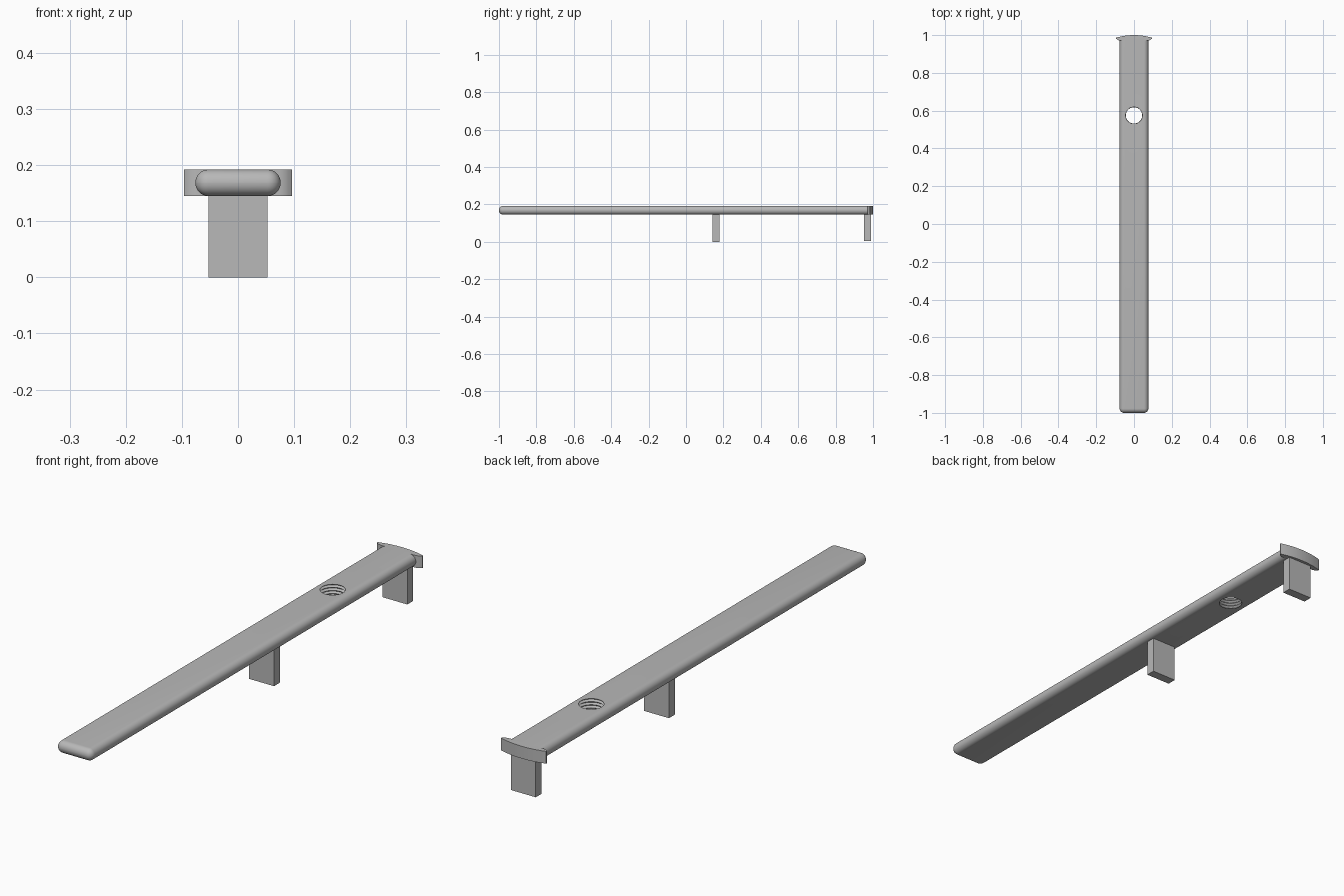
import bpy
import bmesh
import math
from mathutils import Vector

cube = bpy.data.objects.get("Cube")
if cube:
    bpy.data.objects.remove(cube, do_unlink=True)

grey = bpy.data.materials.new("plain_grey")
grey.use_nodes = True
colour = (0.48, 0.48, 0.48, 1)
grey.diffuse_color = colour
grey.node_tree.nodes["Principled BSDF"].inputs["Base Color"].default_value = colour

BOTTOM, TOP = 0.145, 0.192
HALF_WIDTH = 0.076


def finish(name, bm):
    bmesh.ops.recalc_face_normals(bm, faces=bm.faces)
    mesh = bpy.data.meshes.new(name)
    bm.to_mesh(mesh)
    bm.free()
    mesh.materials.append(grey)
    obj = bpy.data.objects.new(name, mesh)
    bpy.context.collection.objects.link(obj)
    return obj


def activate(obj):
    bpy.ops.object.select_all(action="DESELECT")
    obj.select_set(True)
    bpy.context.view_layer.objects.active = obj


def smooth(obj):
    activate(obj)
    bpy.ops.object.shade_smooth_by_angle(angle=math.radians(35))


def box(low, high):
    low, high = Vector(low), Vector(high)
    bm = bmesh.new()
    bmesh.ops.create_cube(bm, size=1)
    bmesh.ops.scale(bm, vec=high - low, verts=bm.verts)
    bmesh.ops.translate(bm, vec=(low + high) / 2, verts=bm.verts)
    return bm


# Long bar, fully rounded along its sides and front end
BAR_BACK = 0.98
bm = box((-HALF_WIDTH, -1, BOTTOM), (HALF_WIDTH, BAR_BACK, TOP))
edges = [e for e in bm.edges if any(v.co.y < 0 for v in e.verts)]
bmesh.ops.bevel(bm, geom=edges, offset=0.0232, segments=8, profile=0.5,
                affect="EDGES")
bar = finish("bar", bm)

# Threaded hole: a ridged profile spun around the hole axis
HOLE_Y, INNER, OUTER, PITCH = 0.575, 0.043, 0.05, 0.012
bm = bmesh.new()
start = BOTTOM - PITCH / 2
profile = [(0, start)]
for i in range(11):
    profile.append((INNER if i % 2 else OUTER, start + i * PITCH / 2))
profile.append((0, profile[-1][1]))
verts = [bm.verts.new((r, HOLE_Y, z)) for r, z in profile]
lines = [bm.edges.new(pair) for pair in zip(verts, verts[1:])]
bmesh.ops.spin(bm, geom=verts + lines, cent=(0, HOLE_Y, 0), axis=(0, 0, 1),
               angle=math.tau, steps=40)
bmesh.ops.remove_doubles(bm, verts=bm.verts, dist=0.0001)
cutter = finish("hole_cutter", bm)
cutter.hide_render = True
cut = bar.modifiers.new("threaded_hole", "BOOLEAN")
cut.operation = "DIFFERENCE"
cut.solver = "EXACT"
cut.object = cutter
activate(bar)
bpy.ops.object.modifier_apply(modifier=cut.name)
bpy.data.objects.remove(cutter, do_unlink=True)
smooth(bar)

# Curved end plate: thin at the tips, bowed on its back
TIP = 0.096
back_arc = []
for i in range(17):
    x = TIP * (1 - i / 8)
    back_arc.append((x, 1 - 0.014 * (x / TIP) ** 2))
front = [(-TIP, 0.982), (-0.09, 0.977), (-0.083, 0.973), (-0.074, 0.971)]
outline = back_arc + front + [(-x, y) for x, y in reversed(front)]
bm = bmesh.new()
face = bm.faces.new([bm.verts.new((x, y, BOTTOM)) for x, y in outline])
raised = bmesh.ops.extrude_face_region(bm, geom=[face])
bmesh.ops.translate(bm, vec=(0, 0, TOP - BOTTOM),
                    verts=[v for v in raised["geom"]
                           if isinstance(v, bmesh.types.BMVert)])
smooth(finish("end_plate", bm))

# Two flat legs under the bar
for name, y, foot in (("middle_leg", 0.161, 0), ("back_leg", 0.97, 0.005)):
    finish(name, box((-0.053, y - 0.018, foot),
                     (0.053, y + 0.018, BOTTOM + 0.003)))
